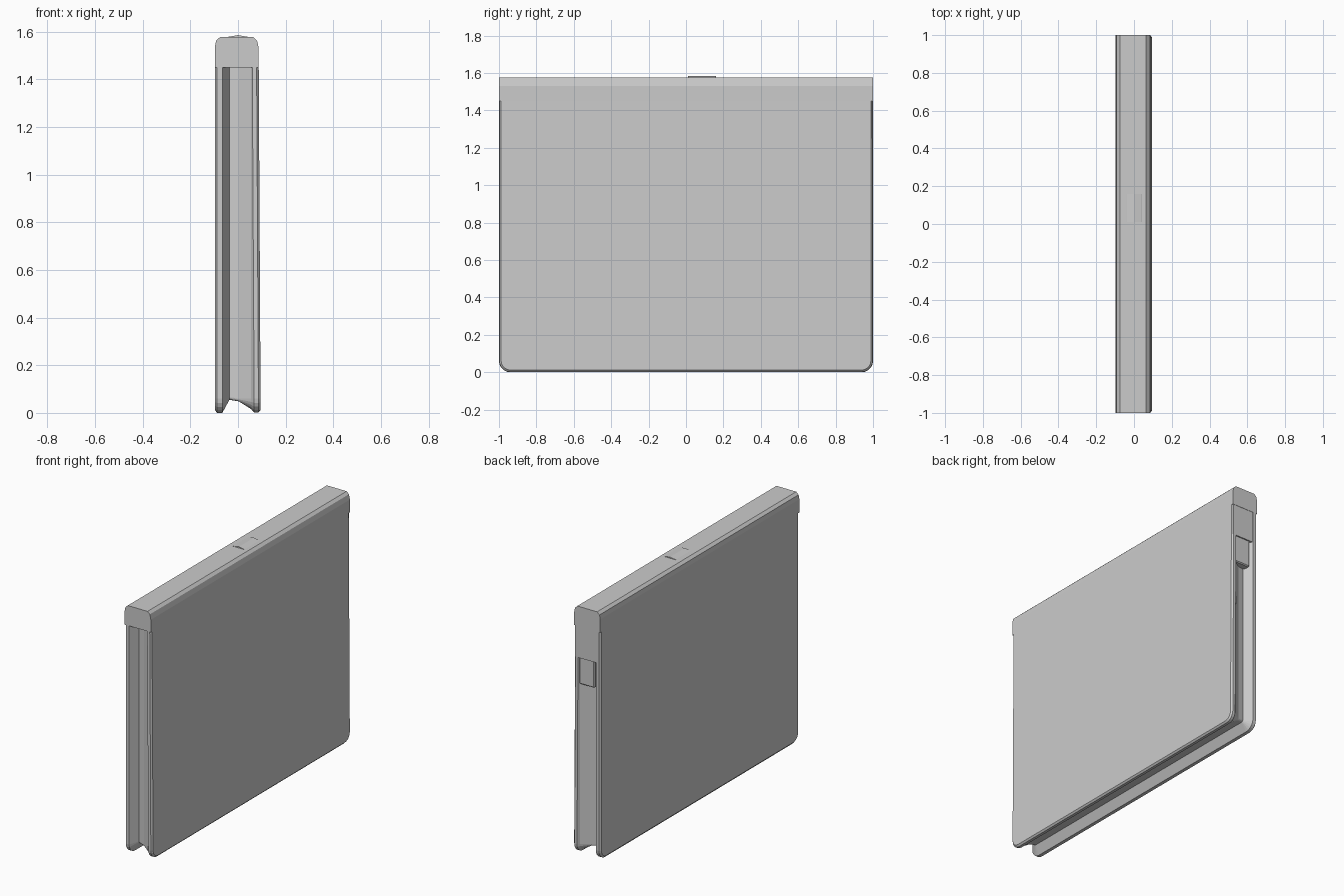
import bpy, bmesh, math

if "Cube" in bpy.data.objects:
    bpy.data.objects.remove(bpy.data.objects["Cube"])

SPLIT = 1.45      # height where the grooved body meets the closed spine
RADIUS = 0.06     # rounded lower corners


def finish(name, bm):
    bmesh.ops.recalc_face_normals(bm, faces=bm.faces[:])
    me = bpy.data.meshes.new(name)
    bm.to_mesh(me)
    bm.free()
    ob = bpy.data.objects.new(name, me)
    bpy.context.collection.objects.link(ob)
    return ob


def outline(d):
    """U-shaped side outline, inset by d, with rounded lower corners."""
    r = max(RADIUS - d, 0.012)
    pts = [(-1 + d, SPLIT)]
    for side, start in ((-1, 180), (1, 270)):
        for i in range(6):
            a = math.radians(start + 18 * i)
            pts.append((side * (1 - d - r) + r * math.cos(a),
                        d + r + r * math.sin(a)))
    pts.append((1 - d, SPLIT))
    return pts


def right_lean(x, z):
    """The right-hand cover leans in slightly towards the spine."""
    return x - 0.008 * z / SPLIT if x > 0.06 else x


def extrude_profile(name, profile, y0, y1):
    bm = bmesh.new()
    a = [bm.verts.new((x, y0, z)) for x, z in profile]
    b = [bm.verts.new((x, y1, z)) for x, z in profile]
    n = len(a)
    for i in range(n):
        bm.faces.new((a[i], a[(i + 1) % n], b[(i + 1) % n], b[i]))
    bm.faces.new(a)
    bm.faces.new(b[::-1])
    return finish(name, bm)


def box(name, lo, hi, bevel=0.0):
    bm = bmesh.new()
    bmesh.ops.create_cube(bm, size=1)
    for v in bm.verts:
        v.co = [(lo[k] + hi[k]) / 2 + v.co[k] * (hi[k] - lo[k]) for k in range(3)]
    if bevel:
        bmesh.ops.bevel(bm, geom=bm.edges[:], offset=bevel, segments=1, affect='EDGES')
    return finish(name, bm)


# Grooved body: cross-section (x, inset) lofted round the front, bottom and back
section = [(-0.097, 0.012), (-0.088, 0.0), (-0.066, 0.0), (-0.036, 0.055),
           (0.004, 0.048), (0.055, 0.016), (0.068, 0.002), (0.086, 0.002), (0.095, 0.012)]
bm = bmesh.new()
layers = [[bm.verts.new((right_lean(x, z), y, z)) for y, z in outline(d)]
          for x, d in section]
for p, q in zip(layers, layers[1:]):
    for i in range(len(p) - 1):
        bm.faces.new((p[i], p[i + 1], q[i + 1], q[i]))
bm.faces.new(layers[0])
bm.faces.new(layers[-1])
bm.faces.new([l[0] for l in layers] + [l[-1] for l in reversed(layers)])
finish("grooved_body", bm)

# Closed spine along the top, with softened corners
spine = [(-0.097, SPLIT), (-0.097, 1.535), (-0.092, 1.562), (-0.075, 1.577),
         (0.064, 1.577), (0.08, 1.562), (0.087, 1.53), (0.087, SPLIT)]
extrude_profile("spine", spine, -1.0, 1.0)

# Upper back edge where the groove is closed, and the small clasp below it
box("back_edge_filler", (-0.09, 0.92, 1.25), (0.082, 0.998, SPLIT))
box("back_clasp", (-0.05, 0.93, 1.08), (0.06, 0.99, 1.26), 0.006)

# Small raised pull tab on top
tab = [(-0.05, 1.572), (-0.04, 1.578), (0.0, 1.585), (0.04, 1.578), (0.05, 1.572)]
extrude_profile("spine_tab", tab, 0.01, 0.16)
